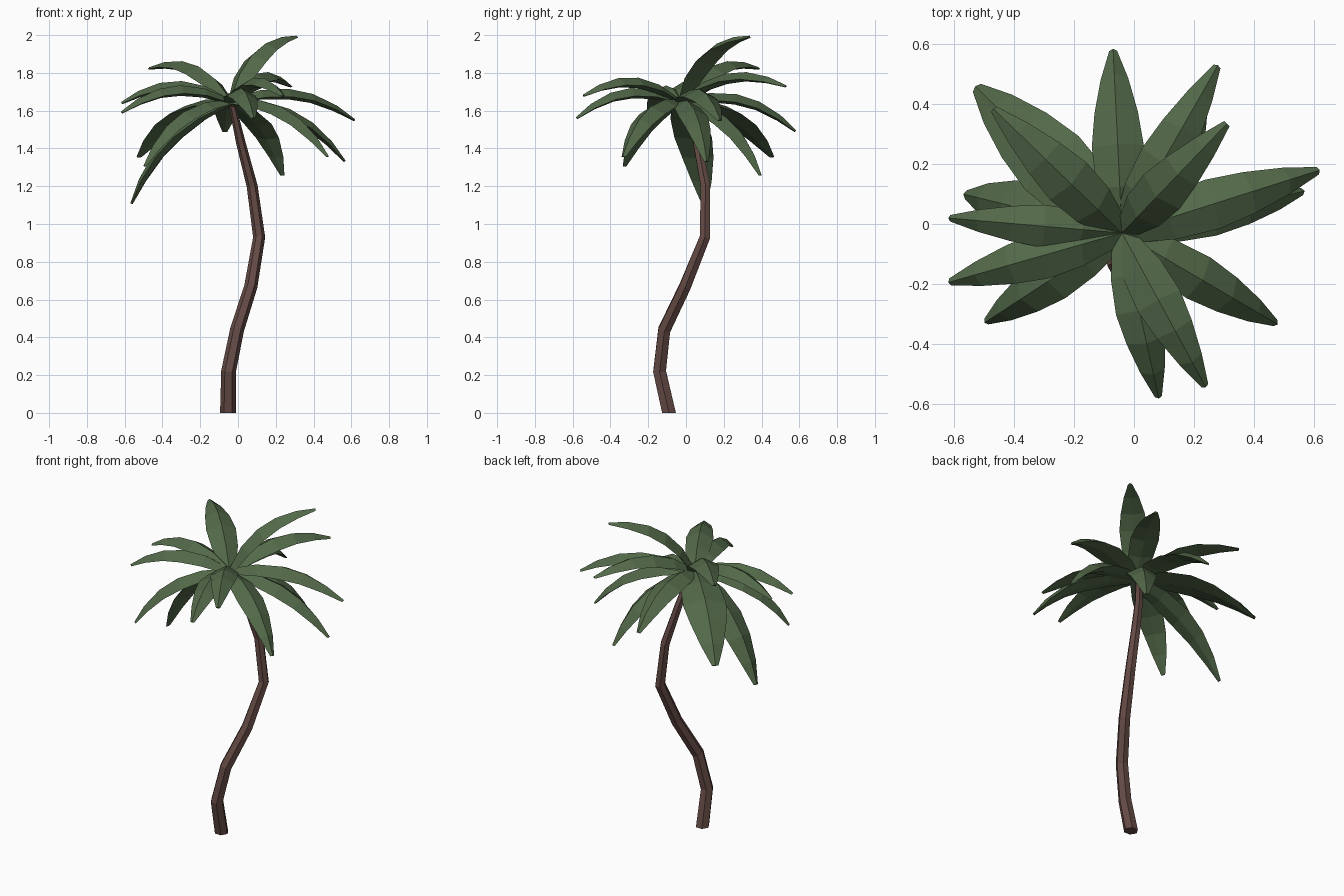
import bpy, bmesh, math
from mathutils import Vector

if "Cube" in bpy.data.objects:
    bpy.data.objects.remove(bpy.data.objects["Cube"])


def material(name, rgb):
    m = bpy.data.materials.new(name)
    m.diffuse_color = (*rgb, 1)
    m.use_nodes = True
    m.node_tree.nodes["Principled BSDF"].inputs["Base Color"].default_value = m.diffuse_color
    return m


def finish(bm, name, mat):
    bmesh.ops.recalc_face_normals(bm, faces=bm.faces[:])
    me = bpy.data.meshes.new(name)
    bm.to_mesh(me)
    bm.free()
    me.materials.append(mat)
    ob = bpy.data.objects.new(name, me)
    bpy.context.collection.objects.link(ob)
    return ob


def loft(rows, name, mat):
    """Closed skin over a row of equal-sized rings."""
    bm = bmesh.new()
    rings = [[bm.verts.new(p) for p in row] for row in rows]
    for lo, hi in zip(rings, rings[1:]):
        n = len(lo)
        for k in range(n):
            bm.faces.new((lo[k], lo[(k + 1) % n], hi[(k + 1) % n], hi[k]))
    bm.faces.new(rings[0][::-1])
    bm.faces.new(rings[-1])
    finish(bm, name, mat)


bark = material("bark", (0.13, 0.07, 0.06))
leaf = material("leaf", (0.085, 0.14, 0.066))

# Trunk: six-sided tube along a crooked path (x, y, z, radius)
path = [(-0.053, -0.09, 0, 0.042), (-0.05, -0.14, 0.22, 0.039),
        (-0.005, -0.115, 0.44, 0.037), (0.068, -0.005, 0.67, 0.035),
        (0.112, 0.1, 0.93, 0.032), (0.075, 0.103, 1.2, 0.029),
        (0.015, 0.06, 1.43, 0.025), (-0.035, 0.0, 1.65, 0.018)]
rows = []
for i, (x, y, z, r) in enumerate(path):
    a = Vector(path[max(i - 1, 0)][:3])
    b = Vector(path[min(i + 1, len(path) - 1)][:3])
    t = (b - a).normalized() if i else Vector((0, 0, 1))
    u = Vector((0, 1, 0)).cross(t).normalized()
    v = t.cross(u)
    angles = [k * math.pi / 3 for k in range(6)]
    rows.append([Vector((x, y, z)) + r * (u * math.cos(q) + v * math.sin(q)) for q in angles])
loft(rows, "trunk", bark)

# Fronds: tip x, y, z and width factor
crown = Vector((-0.04, -0.03, 1.66))
tips = [(0.31, 0.335, 1.997, 1.05), (-0.47, 0.385, 1.83, 1.1), (-0.62, -0.195, 1.595, 1),
        (-0.62, 0.02, 1.645, 0.9), (-0.57, 0.10, 1.11, 1.3), (-0.50, -0.33, 1.31, 1),
        (-0.53, 0.46, 1.36, 1.6), (0.57, 0.11, 1.335, 1), (0.62, 0.18, 1.555, 1.08),
        (0.48, -0.335, 1.36, 1), (0.083, -0.583, 1.565, 1), (0.24, -0.545, 1.685, 1),
        (-0.07, 0.585, 1.495, 1.1), (0.28, 0.53, 1.735, 1.05), (0.24, 0.40, 1.26, 1.1)]
# (fraction of length, half width, depth of the leaf edge below the rib)
profile = [(0, 0.036, 0.022), (0.22, 0.07, 0.038), (0.44, 0.079, 0.043),
           (0.64, 0.066, 0.038), (0.84, 0.042, 0.027), (1, 0.012, 0.01)]
BOW = 0.42


def frond(tip, width, name):
    chord = Vector(tip) - crown
    side = chord.cross(Vector((0, 0, 1))).normalized()
    up = side.cross(chord).normalized()
    rows = []
    for f, w, d in profile:
        rib = crown + chord * f + up * BOW * f * (1 - f)
        tangent = (chord + up * BOW * (1 - 2 * f)).normalized()
        down = -side.cross(tangent)
        out = side * w * width
        rows.append([rib, rib + out + down * d,
                     rib + down * d * 1.3, rib - out + down * d])
    loft(rows, name, leaf)


for i, t in enumerate(tips):
    frond(t[:3], t[3], f"frond_{i + 1}")
